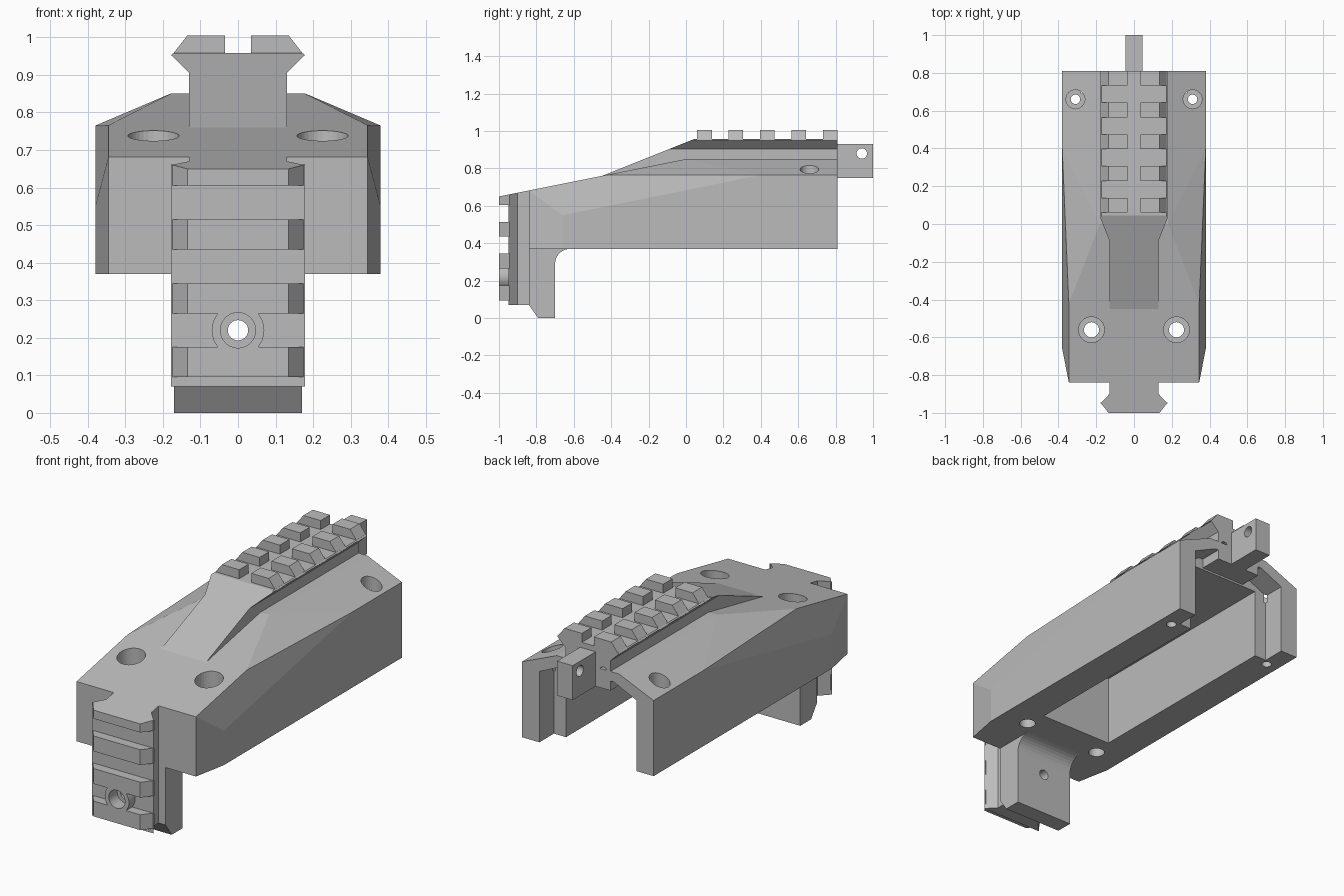
import bpy, bmesh, math
from mathutils import Vector

cube = bpy.data.objects.get("Cube")
if cube:
    bpy.data.objects.remove(cube, do_unlink=True)

grey = bpy.data.materials.new("plain_grey")
grey.use_nodes = True
grey.diffuse_color = (0.5, 0.5, 0.5, 1)
grey.node_tree.nodes["Principled BSDF"].inputs["Base Color"].default_value = (0.5, 0.5, 0.5, 1)


def finish(bm, name):
    bmesh.ops.recalc_face_normals(bm, faces=bm.faces[:])
    mesh = bpy.data.meshes.new(name)
    bm.to_mesh(mesh)
    bm.free()
    mesh.materials.append(grey)
    obj = bpy.data.objects.new(name, mesh)
    bpy.context.collection.objects.link(obj)
    return obj


def add_prism(bm, points, axis, start, end):
    """Extrude a closed 2D outline along one axis."""
    def place(p, d):
        co = list(p)
        co.insert("xyz".index(axis), d)
        return co
    face = bm.faces.new([bm.verts.new(place(p, start)) for p in points])
    moved = bmesh.ops.extrude_face_region(bm, geom=[face])["geom"]
    shift = Vector(place((0, 0), end - start))
    bmesh.ops.translate(bm, vec=shift, verts=[v for v in moved if isinstance(v, bmesh.types.BMVert)])


def prism(name, points, axis, start, end):
    bm = bmesh.new()
    add_prism(bm, points, axis, start, end)
    return finish(bm, name)


def circle(u, v, r, n=32):
    return [(u + r * math.cos(math.tau * i / n), v + r * math.sin(math.tau * i / n)) for i in range(n)]


def mirrored(half):
    """Complete a right-hand half outline across the centre line."""
    return half + [(-x, h) for x, h in reversed(half)]


def box(x, y):
    return mirrored([(x, y[0]), (x, y[1])])


def cut(obj, cutters):
    """Subtract cutters, bake the result and remove them."""
    for c in cutters:
        c.hide_render = True
        mod = obj.modifiers.new("cut", 'BOOLEAN')
        mod.operation, mod.solver, mod.object = 'DIFFERENCE', 'EXACT', c
    bpy.context.view_layer.update()
    baked = bpy.data.meshes.new_from_object(obj.evaluated_get(bpy.context.evaluated_depsgraph_get()))
    obj.modifiers.clear()
    obj.data = baked
    for c in cutters:
        bpy.data.objects.remove(c, do_unlink=True)


def slice_above(bm, point, slope):
    """Remove everything above a plane rising towards the back."""
    bm.normal_update()
    res = bmesh.ops.bisect_plane(bm, geom=bm.verts[:] + bm.edges[:] + bm.faces[:], plane_co=point,
                                 plane_no=Vector((0, -slope, 1)).normalized(), clear_outer=True)
    edges = [e for e in res["geom_cut"] if isinstance(e, bmesh.types.BMEdge)]
    bmesh.ops.holes_fill(bm, edges=edges, sides=0)


# Housing: faceted shell with sloped nose and shoulders
bm = bmesh.new()
corners = [(.38, .81, .37), (.38, -.66, .37), (.345, -.84, .37), (.345, -.84, .682),
           (.345, -.42, .766), (.38, .4, .765), (.38, .81, .765), (.18, 0, .85),
           (.18, .81, .85), (.38, -.66, .55)]
for x, y, z in corners:
    for s in (1, -1):
        bm.verts.new((s * x, y, z))
bmesh.ops.convex_hull(bm, input=bm.verts[:])
bmesh.ops.dissolve_limit(bm, angle_limit=0.01, verts=bm.verts[:], edges=bm.edges[:])
housing = finish(bm, "housing")

# Cavity, rear pocket and counterbored screw holes
cutters = [prism("cavity", box(.21, (-.45, .9)), 'z', .3, .74),
           prism("rear_pocket", mirrored([(.28, .3), (.28, .74), (.15, .8)]), 'y', .69, .9)]
for s in (1, -1):
    for x, y, r_out, r_in, floor in ((.225, -.56, .068, .04, .6), (.31, .66, .05, .025, .7)):
        cutters.append(prism("screw_hole", circle(s * x, y, r_in), 'z', .2, 1))
        cutters.append(prism("counterbore", circle(s * x, y, r_out), 'z', floor, 1))
cut(housing, cutters)

# Top rail: dovetail whose front is sliced into a ramp
bm = bmesh.new()
add_prism(bm, mirrored([(.13, .75), (.13, .905), (.178, .953), (.172, .958)]), 'y', -.48, .81)
slice_above(bm, (0, 0, .94), .4)
top_rail = finish(bm, "top_rail")
cut(top_rail, [prism("pin_hole", circle(s * .09, .84, .022), 'y', .7, .9) for s in (1, -1)])

# Top rail teeth, split along the middle
bm = bmesh.new()
for i in range(5):
    y = .06 + i * .168
    for s in (1, -1):
        add_prism(bm, [(s * .035, .95), (s * .178, .95), (s * .135, 1.005), (s * .035, 1.005)],
                  'y', y, y + .078)
finish(bm, "top_rail_teeth")

# Front rail: upright dovetail trimmed to the nose slope
bm = bmesh.new()
add_prism(bm, mirrored([(.13, -.8), (.13, -.9), (.178, -.95)]), 'z', .07, .75)
slice_above(bm, (0, 0, .85), .2)
front_rail = finish(bm, "front_rail")

# Front rail teeth
bm = bmesh.new()
for i in range(4):
    z = .095 + i * .17
    add_prism(bm, mirrored([(.178, -.945), (.135, -1)]), 'z', z, z + .08)
slice_above(bm, (0, 0, .85), .2)
front_teeth = finish(bm, "front_rail_teeth")

# Screw boss on the front rail
boss = prism("screw_boss", circle(0, .22, .07), 'y', -1, -.945)

# Front leg: chamfered toe and a rounded inner corner
fillet = [(-.62 - .08 * math.cos(a), .29 + .08 * math.sin(a))
          for a in (math.pi / 2 * i / 8 for i in range(9))]
leg = prism("front_leg", [(-.84, .07), (-.79, 0), (-.7, 0)] + fillet + [(-.62, .39), (-.84, .39)],
            'x', -.17, .17)
for part in (front_rail, front_teeth, boss, leg):
    cut(part, [prism("bore", circle(0, .22, .027), 'y', -1.1, -.6),
               prism("bore_recess", circle(0, .22, .047), 'y', -1.1, -.93)])

# Rear lug with a cross hole
lug = prism("rear_lug", [(.75, .75), (1, .75), (1, .93), (.75, .93)], 'x', -.045, .045)
cut(lug, [prism("lug_hole", circle(.94, .88, .028), 'x', -.2, .2)])
